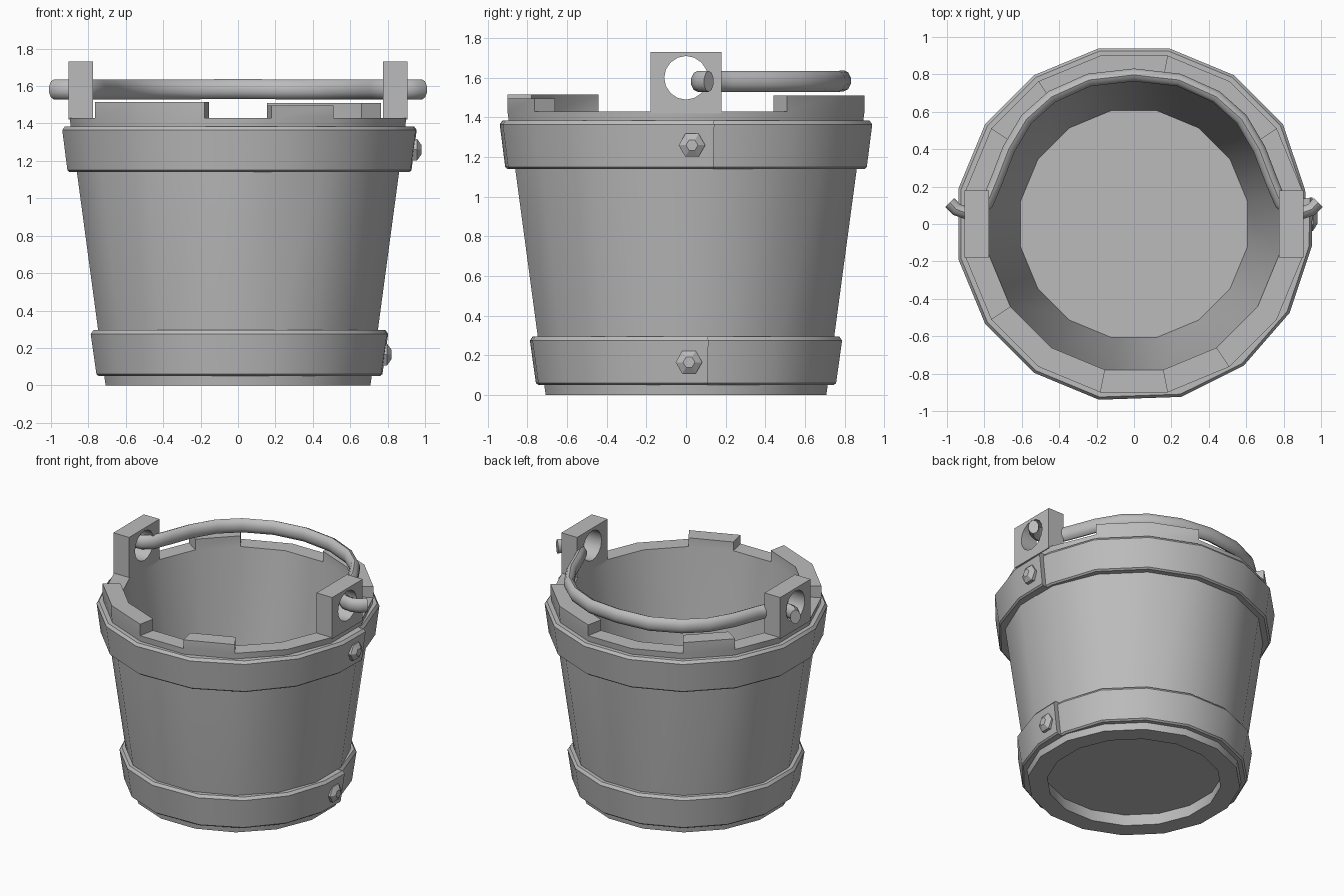
import bpy, bmesh
from math import sin, cos, pi, radians
from mathutils import Matrix, Vector

SIDES = 16
STEP = 360 / SIDES
RIM = 1.43

default = bpy.data.objects.get("Cube")
if default:
    bpy.data.objects.remove(default)

grey = bpy.data.materials.new("plain grey")
grey.use_nodes = True
grey.diffuse_color = (0.5, 0.5, 0.5, 1)
grey.node_tree.nodes["Principled BSDF"].inputs["Base Color"].default_value = (0.5, 0.5, 0.5, 1)


def finish(bm, name, angle=30):
    """Turn a bmesh into a smooth shaded object with sharp edges kept."""
    bmesh.ops.recalc_face_normals(bm, faces=bm.faces[:])
    for f in bm.faces:
        f.smooth = True
    for e in bm.edges:
        e.smooth = e.calc_face_angle(0) < radians(angle)
    mesh = bpy.data.meshes.new(name)
    bm.to_mesh(mesh)
    bm.free()
    mesh.materials.append(grey)
    obj = bpy.data.objects.new(name, mesh)
    bpy.context.collection.objects.link(obj)
    return obj


def polar(r, deg, z):
    return Vector((r * cos(radians(deg)), r * sin(radians(deg)), z))


def bridge(bm, a, b):
    """Join two equal closed loops with quads."""
    n = len(a)
    return [bm.faces.new((a[i], a[(i + 1) % n], b[(i + 1) % n], b[i])) for i in range(n)]


# Tapered wall, with some staves standing above the rim
def wall():
    bm = bmesh.new()
    profile = [(0.722, 0), (0.918, RIM), (0.795, RIM), (0.59, 0)]
    loops = [[bm.verts.new(polar(r, (k - 0.5) * STEP, z)) for k in range(SIDES)]
             for r, z in profile]
    rings = [bridge(bm, loops[i], loops[(i + 1) % 4]) for i in range(4)]
    rim = rings[1]
    for staves, top in (((2, 3), 1.51), ((6,), 1.51), ((10, 11), 1.515), ((13,), 1.495)):
        faces = [rim[k] for k in staves]
        out = bmesh.ops.extrude_face_region(bm, geom=faces)["geom"]
        bmesh.ops.delete(bm, geom=faces, context="FACES_ONLY")
        for v in out:
            if isinstance(v, bmesh.types.BMVert):
                v.co.z = top
    finish(bm, "bucket_wall")


# Recessed floor
def floor():
    bm = bmesh.new()
    bmesh.ops.create_cone(bm, cap_ends=True, segments=SIDES, radius1=0.615, radius2=0.63,
                          depth=0.11, matrix=Matrix.Translation((0, 0, 0.145))
                          @ Matrix.Rotation(radians(STEP / 2), 4, "Z"))
    finish(bm, "bucket_floor")


# Metal band whose outer end overlaps its start on the left side
def hoop(name, z0, z1, r0, r1, end):
    bm = bmesh.new()
    stations = [(0, -0.03), (STEP / 2, -0.025)]
    stations += [((k + 0.5) * STEP + (4 if k > 11 else 0), 0) for k in range(1, SIDES)]
    stations += [(360 + end, 0.008)]
    loops = []
    for deg, d in stations:
        section = [(r0 + d, z0 + 0.01), (r1 + d, z1 - 0.02), (r1 + d - 0.015, z1),
                   (r1 + d - 0.06, z1), (r0 + d - 0.06, z0), (r0 + d - 0.012, z0)]
        loops.append([bm.verts.new(polar(r, deg, z)) for r, z in section])
    for a, b in zip(loops, loops[1:]):
        bridge(bm, a, b)
    bm.faces.new(loops[0])
    bm.faces.new(loops[-1])
    finish(bm, name)


# Faceted hexagonal bolt facing the left side
def bolt(name, x, y, z):
    bm = bmesh.new()
    loops = [[bm.verts.new((x + dx, y + r * cos(i * pi / 3), z + r * sin(i * pi / 3)))
              for i in range(6)]
             for dx, r in ((-0.05, 0.067), (0.012, 0.067), (0.035, 0.03))]
    bridge(bm, loops[0], loops[1])
    bridge(bm, loops[1], loops[2])
    bm.faces.new(loops[0])
    bmesh.ops.poke(bm, faces=[bm.faces.new(loops[2])], offset=0.004)
    finish(bm, name, 20)


# Upright lug with a round hole for the handle
def lug(name, side):
    bm = bmesh.new()
    x = side * 0.775
    outline = [(-0.18, RIM - 0.01), (0.18, RIM - 0.01), (0.18, 1.73), (-0.18, 1.73)]
    hole = [(0.11 * cos(2 * pi * i / 16), 1.6 + 0.11 * sin(2 * pi * i / 16)) for i in range(16)]
    edges = []
    for pts in (outline, hole):
        vs = [bm.verts.new((x, y, z)) for y, z in pts]
        edges += [bm.edges.new((vs[i - 1], vs[i])) for i in range(len(vs))]
    bmesh.ops.triangle_fill(bm, edges=edges, use_beauty=True)
    front = bm.faces[:]
    out = bmesh.ops.extrude_face_region(bm, geom=front, use_keep_orig=True)["geom"]
    moved = [v for v in out if isinstance(v, bmesh.types.BMVert)]
    bmesh.ops.translate(bm, verts=moved, vec=(side * 0.13, 0, 0))
    finish(bm, name)


# Curved handle lying towards the back, hooked through both lugs
def handle():
    half = [(0.985, 0.115), (0.95, 0.078), (0.90, 0.06), (0.84, 0.068), (0.785, 0.11),
            (0.735, 0.23), (0.67, 0.40), (0.575, 0.56), (0.44, 0.68), (0.24, 0.77)]
    path = [Vector((x, y, 1.582)) for x, y in half]
    path += [Vector((0, 0.797, 1.585))]
    path += [Vector((-p.x, p.y, p.z)) for p in reversed(path[:-1])]
    bm = bmesh.new()
    loops = []
    for i, p in enumerate(path):
        t = (path[min(i + 1, len(path) - 1)] - path[max(i - 1, 0)]).normalized()
        n = Vector((-t.y, t.x, 0))
        loops.append([bm.verts.new(p + n * 0.036 * cos(a) + Vector((0, 0, 0.053 * sin(a))))
                      for a in [(j + 0.5) * pi / 5 for j in range(10)]])
    for a, b in zip(loops, loops[1:]):
        bridge(bm, a, b)
    bm.faces.new(loops[0])
    bm.faces.new(loops[-1])
    finish(bm, "handle", 50)


wall()
floor()
hoop("upper_hoop", 1.14, 1.385, 0.93, 0.958, 8.5)
hoop("lower_hoop", 0.05, 0.295, 0.772, 0.803, 8)
bolt("upper_bolt", 0.945, 0.03, 1.26)
bolt("lower_bolt", 0.785, 0.015, 0.165)
lug("left_lug", 1)
lug("right_lug", -1)
handle()
